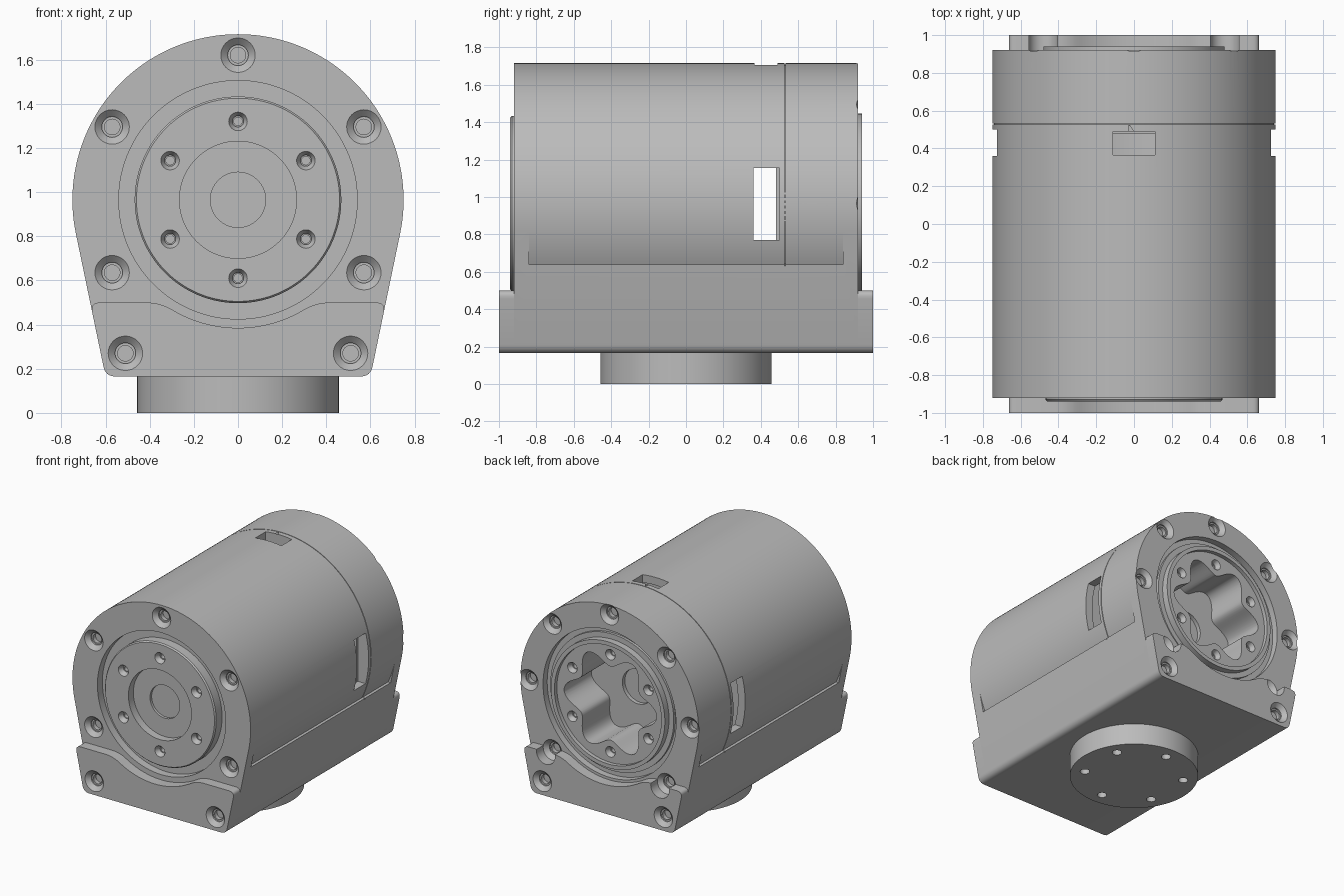
import bpy, bmesh
from math import sin, cos, pi, radians, sqrt, atan2, acos
from mathutils import Vector

if "Cube" in bpy.data.objects:
    bpy.data.objects.remove(bpy.data.objects["Cube"], do_unlink=True)

grey = bpy.data.materials.new("machined grey")
grey.use_nodes = True
COLOUR = (0.5, 0.5, 0.5, 1)
grey.diffuse_color = COLOUR
grey.node_tree.nodes["Principled BSDF"].inputs["Base Color"].default_value = COLOUR

AXIS_Z = 0.965            # height of the barrel axis
R = 0.75                  # barrel radius
FACE, FOOT = 0.92, 1.0    # end faces of the housing and of the feet
BACK, FRONT, DOWN = Vector((0, 1, 0)), Vector((0, -1, 0)), Vector((0, 0, -1))
CENTRE = Vector((0, 0, AXIS_Z))


def finish(bm, name):
    bmesh.ops.recalc_face_normals(bm, faces=bm.faces)
    mesh = bpy.data.meshes.new(name)
    bm.to_mesh(mesh)
    bm.free()
    mesh.materials.append(grey)
    obj = bpy.data.objects.new(name, mesh)
    bpy.context.collection.objects.link(obj)
    return obj


def lathe(name, profile, axis, centres=(CENTRE,), segments=128):
    """Solid turned from (radius, distance along axis), once per centre."""
    bm = bmesh.new()
    u = axis.orthogonal().normalized()
    v = axis.cross(u)
    for c in centres:
        rings = []
        for r, t in profile:
            n = segments if r > 0 else 1
            rings.append([bm.verts.new(c + axis * t + r * (u * cos(2 * pi * i / n) + v * sin(2 * pi * i / n)))
                          for i in range(n)])
        for a, b in zip(rings, rings[1:]):
            for i in range(segments):
                j = (i + 1) % segments
                quad = [a[i % len(a)], a[j % len(a)], b[j % len(b)], b[i % len(b)]]
                bm.faces.new(list(dict.fromkeys(quad)))
    return finish(bm, name)


def prism(name, outlines, y0, y1):
    """Extrude one or more (x, z) outlines along y."""
    bm = bmesh.new()
    for pts in outlines:
        face = bm.faces.new([bm.verts.new((x, y0, z)) for x, z in pts])
        new = bmesh.ops.extrude_face_region(bm, geom=[face])["geom"]
        bmesh.ops.translate(bm, vec=(0, y1 - y0, 0),
                            verts=[g for g in new if isinstance(g, bmesh.types.BMVert)])
    return finish(bm, name)


def cut(target, cutter):
    mod = target.modifiers.new("cut", "BOOLEAN")
    mod.operation, mod.solver, mod.object = "DIFFERENCE", "EXACT", cutter
    bpy.context.view_layer.objects.active = target
    bpy.ops.object.modifier_apply(modifier=mod.name)
    bpy.data.objects.remove(cutter, do_unlink=True)


def arc(r, a0, a1, n):
    return [(r * cos(a0 + (a1 - a0) * i / n), AXIS_Z + r * sin(a0 + (a1 - a0) * i / n)) for i in range(n + 1)]


def fillet(before, corner, after, d):
    p, a, b = Vector(corner), Vector(before), Vector(after)
    a, b = p + (a - p).normalized() * d, p + (b - p).normalized() * d
    return [tuple(a * (1 - t) ** 2 + p * 2 * t * (1 - t) + b * t * t) for t in (i / 6 for i in range(7))]


def mirror(pts):
    return [(-x, z) for x, z in reversed(pts)]


def box(x0, x1, z0, z1):
    return [(x0, z0), (x1, z0), (x1, z1), (x0, z1)]


def polar(radius, angles, centre=CENTRE):
    return [centre + Vector((radius * cos(radians(a)), 0, radius * sin(radians(a)))) for a in angles]


def screw_holes(target, centres, axis, face, size=0.078):
    """Stepped countersunk holes sunk below a face."""
    s = size
    lathe("cutter", [(0, face - 0.07), (s * 0.45, face - 0.07), (s * 0.45, face - 0.04), (s * 0.6, face - 0.04),
                     (s * 0.6, face - 0.03), (s, face), (s, face + 0.12), (0, face + 0.12)],
          axis, centres, 32)
    cut(target, bpy.data.objects["cutter"])


# Housing: round barrel on tapering flanks
low = (0.6, 0.165)
tangent = atan2(low[1] - AXIS_Z, low[0]) + acos(R)
shoulder = arc(R, tangent, pi - tangent, 100)
corner = fillet((0, low[1]), low, shoulder[0], 0.045)
housing = prism("housing", [corner + shoulder + mirror(corner)], -FACE, FACE)

# Ledge where the barrel is undercut above the flanks
LEDGE = 0.64
ledge_angle = -acos(sqrt(R * R - (AXIS_Z - LEDGE) ** 2) / R)
under = arc(R, ledge_angle, tangent, 10)
under += [(0.9, under[-1][1]), (0.9, LEDGE)]
cut(housing, prism("cutter", [under, mirror(under)], -0.84, 0.84))

# Thin seam round the barrel
seam = arc(R - 0.008, ledge_angle, pi - ledge_angle, 100) + arc(R + 0.05, pi - ledge_angle, ledge_angle, 100)
cut(housing, prism("cutter", [seam], 0.526, 0.531))

# Hollow chamber with side windows and a top window
cut(housing, lathe("cutter", [(0, 0.2), (0.69, 0.2), (0.69, 0.48), (0, 0.48)], BACK))
side = box(0.66, 0.8, 0.77, 1.155)
cut(housing, prism("cutter", [side, mirror(side)], 0.36, 0.5))
cut(housing, prism("cutter", [box(-0.11, 0.11, 1.6, 1.8)], 0.365, 0.49))

# Recesses in the end faces
cut(housing, lathe("cutter", [(0, 0.86), (0.54, 0.86), (0.54, 1), (0, 1)], FRONT))
cut(housing, lathe("cutter", [(0, 0.55), (0.45, 0.55), (0.45, 0.87), (0.56, 0.87), (0.56, 1), (0, 1)], BACK))

# Feet: plates with a dip that clears the round flanges
dip_z, dip_r = 0.5, 0.58
dip_x = sqrt(dip_r ** 2 - (AXIS_Z - dip_z) ** 2)
dip_a = atan2(dip_z - AXIS_Z, dip_x)
slope = (shoulder[0][0] - low[0]) / (shoulder[0][1] - low[1])
top = (low[0] + slope * (dip_z - low[1]), dip_z)
dip = arc(dip_r, dip_a - 0.12, -pi - dip_a + 0.12, 24)
blend = fillet(top, (dip_x, dip_z), dip[0], 0.07)
half = corner + fillet(low, top, (0, dip_z), 0.045) + blend
foot_outline = half + dip[1:-1] + mirror(half)
front_foot = prism("front_foot", [foot_outline], -FOOT, -FACE)
back_foot = prism("back_foot", [foot_outline], FACE, FOOT)

# Screw holes in the end faces and feet
front_screws = [Vector((x, 0, z)) for x, z in ((0, 1.62), (0.57, 1.295), (-0.57, 1.295), (0.57, 0.635), (-0.57, 0.635))]
foot_screws = [Vector((x, 0, 0.27)) for x in (-0.51, 0.51)]
back_screws = polar(0.68, (0, 45, 90, 135, 180, 225, 315))
screw_holes(housing, front_screws, FRONT, FACE)
screw_holes(housing, back_screws, BACK, FACE)
screw_holes(back_foot, back_screws[-2:], BACK, FACE)
screw_holes(front_foot, foot_screws, FRONT, FOOT)
screw_holes(back_foot, foot_screws, BACK, FOOT)

# Front output flange with stepped bore
front_flange = lathe("front_flange", [(0, 0.7), (0.468, 0.7), (0.468, 0.93), (0.46, 0.94), (0.265, 0.94),
                                      (0.265, 0.88), (0.125, 0.88), (0.125, 0.78), (0, 0.78)], FRONT)
sixths = [30 + 60 * i for i in range(6)]
screw_holes(front_flange, polar(0.355, sixths), FRONT, 0.94, 0.042)

# Back ring with a lobed socket
back_ring = lathe("back_ring", [(0, 0.52), (0.45, 0.52), (0.45, 0.86), (0.52, 0.86), (0.52, 0.89), (0.48, 0.89),
                                (0.48, 0.94), (0.45, 0.94), (0.45, 0.91), (0, 0.91)], BACK)
lobes = []
for i in range(144):
    a = 2 * pi * i / 144
    r = 0.335 + 0.055 * cos(6 * a)
    lobes.append((r * cos(a), AXIS_Z + r * sin(a)))
cut(back_ring, prism("cutter", [lobes], 0.58, 1))
cut(back_ring, lathe("cutter", [(0, 0.54), (0.13, 0.54), (0.13, 0.7), (0, 0.7)], BACK))
screw_holes(back_ring, polar(0.37, sixths), BACK, 0.91, 0.04)

# Round mounting boss underneath
boss = lathe("mounting_boss", [(0, -0.2), (0.457, -0.2), (0.457, 0), (0, 0)], DOWN, [Vector()])
spots = [Vector((0.355 * cos(radians(a)), 0.355 * sin(radians(a)), 0)) for a in sixths]
cut(boss, lathe("cutter", [(0, -0.06), (0.034, -0.06), (0.034, 0.1), (0, 0.1)], DOWN, spots, 24))

# Smooth the turned surfaces and keep edges crisp
bpy.ops.object.select_all(action="DESELECT")
for obj in (housing, front_foot, back_foot, front_flange, back_ring, boss):
    obj.select_set(True)
bpy.context.view_layer.objects.active = housing
bpy.ops.object.shade_smooth_by_angle(angle=radians(25))
